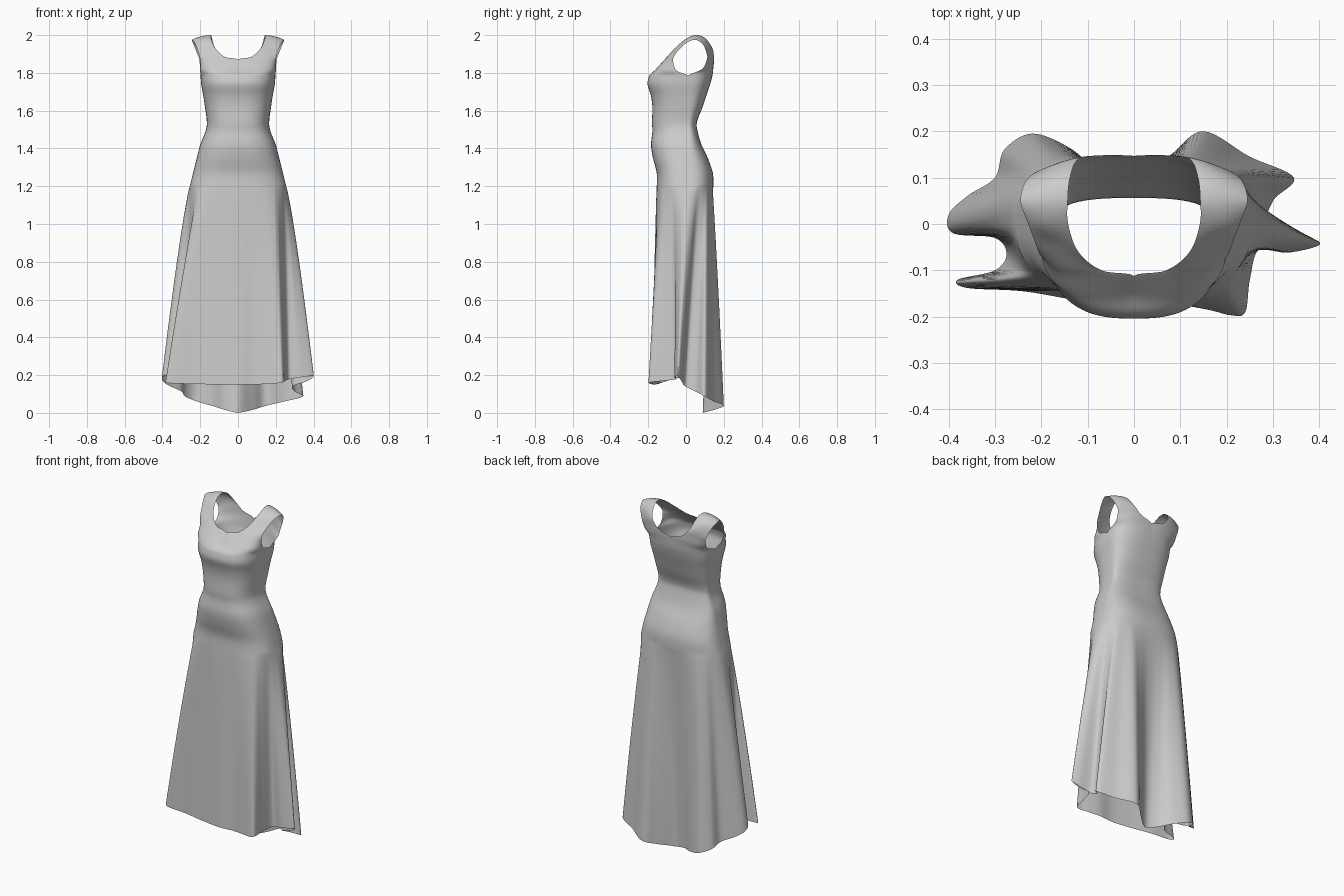
import bpy, bmesh, math
from mathutils import Vector

if "Cube" in bpy.data.objects:
    bpy.data.objects.remove(bpy.data.objects["Cube"])

N = 256            # columns around the dress
Q = N // 4         # columns per quarter
CY = 0.01          # depth of the side line


def spline(p, i, f):
    """Catmull-Rom between p[i] and p[i+1], ends clamped."""
    n = len(p) - 1
    a, b, c, d = (p[max(0, min(n, k))] for k in (i - 1, i, i + 1, i + 2))
    return 0.5 * (2 * b + (c - a) * f + (2 * a - 5 * b + 4 * c - d) * f ** 2
                  + (3 * b - a - 3 * c + d) * f ** 3)


# Torso profile: height, half width, front y, back y
torso = [Vector(r) for r in (
    (1.785, .198, -.195, .140), (1.74, .195, -.204, .128), (1.68, .184, -.186, .108),
    (1.62, .175, -.178, .088), (1.54, .165, -.180, .058), (1.49, .172, -.178, .062),
    (1.42, .200, -.185, .082), (1.35, .218, -.175, .115), (1.27, .238, -.155, .142),
    (1.20, .255, -.155, .145))]

# Hem outline seen from above, front centre -> right -> back -> left
hem = [Vector(p) for p in (
    (0, -.18), (.09, -.175), (.16, -.185), (.21, -.197), (.24, -.19), (.25, -.12),
    (.27, -.055), (.33, -.062), (.40, -.045), (.37, -.025), (.29, -.005), (.30, .05),
    (.345, .10), (.25, .145), (.15, .20), (.08, .15), (0, .09), (-.07, .11),
    (-.14, .165), (-.22, .195), (-.28, .16), (-.30, .10), (-.36, .06), (-.40, .02),
    (-.39, -.02), (-.30, -.03), (-.275, -.065), (-.30, -.10), (-.38, -.12),
    (-.36, -.138), (-.24, -.145), (-.12, -.165))]

# Shoulder strap rows, front to back: neck edge, middle, armhole edge
strap = (
    (0, -.155, 1.82, .15, -.14, 1.82, .20, -.05, 1.812),
    (0, -.112, 1.87, .135, -.11, 1.865, .20, -.068, 1.86),
    (.07, -.10, 1.885, .145, -.088, 1.89, .205, -.062, 1.89),
    (.12, -.06, 1.93, .17, -.045, 1.93, .215, -.035, 1.925),
    (.142, 0, 1.98, .19, 0, 1.975, .23, .005, 1.96),
    (.143, .05, 2.0, .195, .052, 1.993, .245, .05, 1.975),
    (.138, .10, 1.985, .185, .10, 1.975, .235, .09, 1.95),
    (.12, .14, 1.93, .165, .13, 1.93, .215, .11, 1.90),
    (.07, .148, 1.88, .135, .138, 1.88, .205, .11, 1.87),
    (0, .147, 1.855, .13, .135, 1.84, .20, .085, 1.82))


def ring_point(row, j):
    """Point j on a rounded cross-section of the torso."""
    z, a, front, back = row
    t = 2 * math.pi * j / N
    s, c = math.sin(t), math.cos(t)
    k = 2 / 2.7
    depth = (CY - front) if c > 0 else (back - CY)
    return Vector((math.copysign(abs(s) ** k, s) * a,
                   CY - math.copysign(abs(c) ** k, c) * depth, z))


def hem_point(j):
    g = j * len(hem) / N
    i = int(g)
    ring = [hem[(i + k) % len(hem)] for k in (-1, 0, 1, 2)]
    p = spline(ring, 1, g - i)
    u = abs(g - 16) / 8                      # 0 back, 1 sides, 2 front
    z = .2 * u ** 1.2 if u < 1 else .15 + .05 * (2 - u) ** 2
    return Vector((p.x, p.y, z))


bm = bmesh.new()


def add_grid(rows, closed):
    vs = [[bm.verts.new(p) for p in r] for r in rows]
    n = len(vs[0])
    for a, b in zip(vs, vs[1:]):
        for j in range(n if closed else n - 1):
            k = (j + 1) % n
            bm.faces.new((a[j], a[k], b[k], b[j]))


# Torso and skirt
rows = []
for i in range(len(torso) - 1):
    for f in range(4):
        r = spline(torso, i, f / 4)
        rows.append([ring_point(r, j) for j in range(N)])
hip = [ring_point(torso[-1], j) for j in range(N)]
edge = [hem_point(j) for j in range(N)]
STEPS = 44
for s in range(STEPS + 1):
    v = (s / STEPS) ** 1.2
    w = v ** 0.82
    row = []
    for h, e in zip(hip, edge):
        p = h.lerp(e, w)
        p.z = h.z + (e.z - h.z) * v
        row.append(p)
    rows.append(row)
add_grid(rows, True)


# Upper bodice with neckline, armholes and straps, one per side
def strap_columns(j):
    u = j / Q
    path = [ring_point(torso[1], j), ring_point(torso[0], j)]
    for r in strap:
        a, m, b = Vector(r[:3]), Vector(r[3:6]), Vector(r[6:])
        path.append(a * (2 * (u - .5) * (u - 1)) + m * (4 * u * (1 - u))
                    + b * (2 * u * (u - .5)))
    path += [ring_point(torso[0], N // 2 - j), ring_point(torso[1], N // 2 - j)]
    out = []
    for i in range(1, len(path) - 2):
        out += [spline(path, i, f / 6) for f in range(6)]
    out.append(path[-2].copy())
    for p in out:
        p.x = max(p.x, 0)
    return out


columns = [strap_columns(j) for j in range(Q + 1)]
add_grid(columns, False)
add_grid([[Vector((-p.x, p.y, p.z)) for p in c] for c in columns], False)

# Weld the seams and finish
bmesh.ops.remove_doubles(bm, verts=bm.verts, dist=0.0002)
bmesh.ops.recalc_face_normals(bm, faces=bm.faces)
mesh = bpy.data.meshes.new("dress")
bm.to_mesh(mesh)
bm.free()
dress = bpy.data.objects.new("dress", mesh)
bpy.context.collection.objects.link(dress)
for poly in mesh.polygons:
    poly.use_smooth = True
